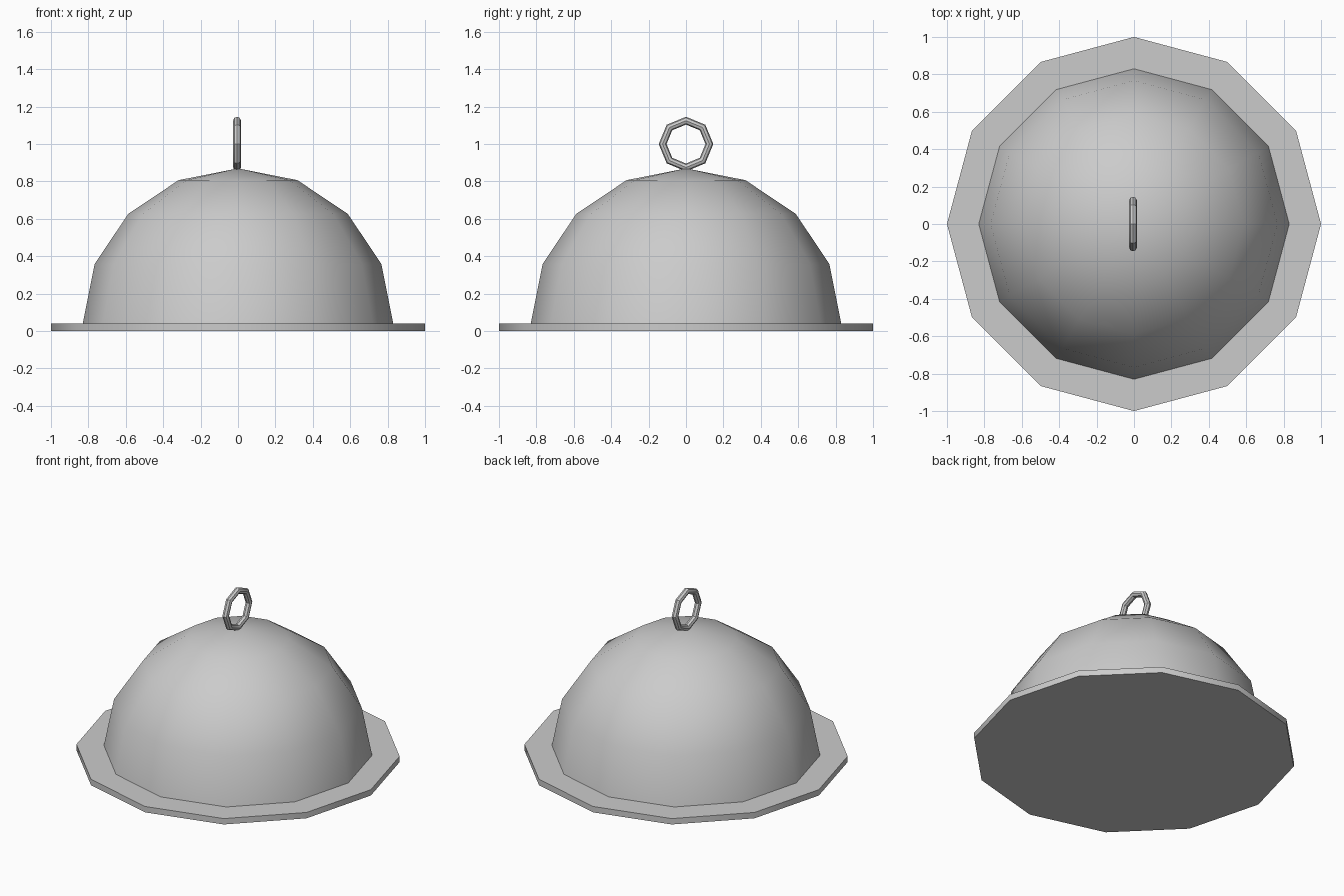
import bpy
import bmesh
import math
from mathutils import Matrix

cube = bpy.data.objects.get("Cube")
if cube:
    bpy.data.objects.remove(cube, do_unlink=True)

SIDES = 12
PLATE_TOP = 0.04
DOME_RADIUS = 0.83

# One plain grey for every part
grey = bpy.data.materials.new("plain grey")
grey.use_nodes = True
colour = (0.6, 0.6, 0.6, 1)
grey.diffuse_color = colour
grey.node_tree.nodes["Principled BSDF"].inputs["Base Color"].default_value = colour


def finish(obj, name):
    """Name, colour and smooth a part, keeping its hard edges."""
    obj.name = name
    obj.data.materials.append(grey)
    bpy.ops.object.select_all(action="DESELECT")
    obj.select_set(True)
    bpy.context.view_layer.objects.active = obj
    bpy.ops.object.shade_smooth_by_angle(angle=math.radians(40))


# Thin twelve-sided plate
bpy.ops.mesh.primitive_cylinder_add(
    vertices=SIDES, radius=1, depth=PLATE_TOP, location=(0, 0, PLATE_TOP / 2))
finish(bpy.context.object, "plate")

# Dome: upper half of a sphere, resting on the plate
bm = bmesh.new()
bmesh.ops.create_uvsphere(bm, u_segments=SIDES, v_segments=8, radius=DOME_RADIUS)
bmesh.ops.delete(bm, geom=[v for v in bm.verts if v.co.z < -0.01], context="VERTS")
bmesh.ops.transform(bm, matrix=Matrix.Translation((0, 0, PLATE_TOP)), verts=bm.verts)
mesh = bpy.data.meshes.new("dome")
bm.to_mesh(mesh)
bm.free()
dome = bpy.data.objects.new("dome", mesh)
bpy.context.collection.objects.link(dome)
finish(dome, "dome")

# Upright ring handle on the crown
bpy.ops.mesh.primitive_torus_add(
    major_segments=8, minor_segments=8, major_radius=0.125, minor_radius=0.021,
    location=(-0.005, 0, 1.0), rotation=(0, math.pi / 2, 0))
finish(bpy.context.object, "ring_handle")
